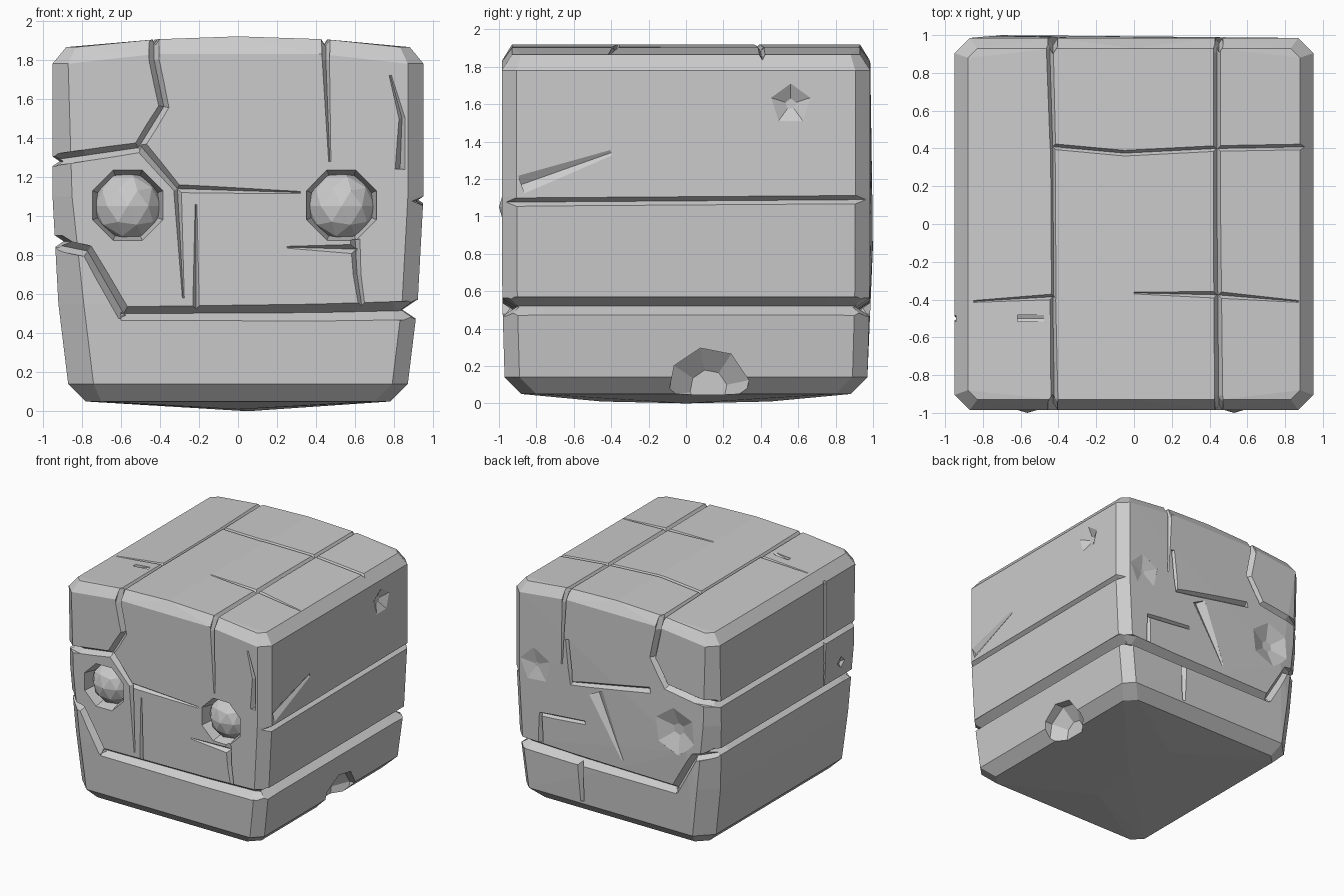
import bpy, bmesh, math
from mathutils import Vector
from mathutils.bvhtree import BVHTree

old = bpy.data.objects.get("Cube")
if old:
    bpy.data.objects.remove(old)

stone = bpy.data.materials.new("grey_stone")
stone.use_nodes = True
GREY = (0.6, 0.6, 0.6, 1)
stone.diffuse_color = GREY
stone.node_tree.nodes["Principled BSDF"].inputs["Base Color"].default_value = GREY


def make_object(name, bm):
    bmesh.ops.recalc_face_normals(bm, faces=bm.faces)
    mesh = bpy.data.meshes.new(name)
    bm.to_mesh(mesh)
    bm.free()
    mesh.materials.append(stone)
    obj = bpy.data.objects.new(name, mesh)
    bpy.context.collection.objects.link(obj)
    return obj


def hull(name, points):
    bm = bmesh.new()
    for p in points:
        bm.verts.new(p)
    res = bmesh.ops.convex_hull(bm, input=bm.verts)
    loose = [v for v in bm.verts if not v.link_faces]
    bmesh.ops.delete(bm, geom=loose, context='VERTS')
    bmesh.ops.dissolve_limit(bm, angle_limit=0.01, verts=bm.verts, edges=bm.edges)
    return make_object(name, bm)


def ring(z, hx, hy, c, c_right):
    """Chamfered rectangle; c_right is the chamfer on the -x side."""
    pts = []
    for sx, k in ((1, c), (-1, c_right)):
        for sy in (1, -1):
            pts += [(sx * hx, sy * (hy - k), z), (sx * (hx - k), sy * hy, z)]
    return pts


# Hewn block: tapered base, slightly domed top and bottom
points = (ring(.14, .87, .97, .08, .13) + ring(.55, .92, .982, .08, .13)
          + ring(1.1, .95, .985, .08, .1) + ring(1.78, .95, .985, .08, .08)
          + ring(.05, .78, .88, .08, .08) + ring(1.865, .88, .93, .05, .05))
for s in (1, -1):
    points += [(.45, s * .93, 1.905), (-.42, s * .93, 1.905), (0, s * .93, 1.92),
               (.42, s * .985, 1.83), (-.42, s * .985, 1.83),
               (0, s * .97, .17), (0, s * .45, .01)]
points += [(.05, 0, 0), (-.7, 1, .85)]
body = hull("stone_block", points)

bm = bmesh.new()
bm.from_mesh(body.data)
surface = BVHTree.FromBMesh(bm)
bm.free()

X, Y, Z = Vector((1, 0, 0)), Vector((0, 1, 0)), Vector((0, 0, 1))
SIDES = {"front": (X, Z, -Y, .93), "back": (X, Z, Y, .93), "left": (Y, Z, X, .89),
         "right": (Y, Z, -X, .89), "top": (X, Y, Z, 1.84)}


def locate(side, u, v):
    """Point of the uncut block below face coordinates u, v."""
    U, V, n, fallback = SIDES[side]
    base = U * u + V * v
    hit = surface.ray_cast(base + n * 3, -n, 3)[0]
    return hit if hit else base + n * fallback


def carve(cutter):
    mod = body.modifiers.new("carve", 'BOOLEAN')
    mod.operation, mod.solver, mod.object = 'DIFFERENCE', 'EXACT', cutter
    graph = bpy.context.evaluated_depsgraph_get()
    mesh = bpy.data.meshes.new_from_object(body.evaluated_get(graph))
    body.modifiers.clear()
    body.data = mesh
    bpy.data.objects.remove(cutter)


def crack(side, path, w0, w1, depth=.75):
    """V-shaped groove along a path, its width going from w0 to w1."""
    U, V, n, _ = SIDES[side]
    pts = [Vector(path[0])]
    for a, b in zip(path, path[1:]):
        a, b = Vector(a), Vector(b)
        steps = max(1, math.ceil((b - a).length / .16))
        pts += [a.lerp(b, i / steps) for i in range(1, steps + 1)]
    bm = bmesh.new()
    rings = []
    for i, p in enumerate(pts):
        d = pts[min(i + 1, len(pts) - 1)] - pts[max(i - 1, 0)]
        across = n.cross(U * d.x + V * d.y).normalized()
        w = w0 + (w1 - w0) * i / (len(pts) - 1)
        c = locate(side, *p)
        a, up = across * w / 2, n * .1
        rings.append([bm.verts.new(q) for q in
                      (c - n * w * depth, c + a, c + a + up, c - a + up, c - a)])
    for r, s in zip(rings, rings[1:]):
        for k in range(5):
            bm.faces.new((r[k], r[k - 1], s[k - 1], s[k]))
    bm.faces.new(rings[0])
    bm.faces.new(rings[-1])
    carve(make_object("crack_cutter", bm))


def pit(side, u, v, r, r_deep, depth, sides, turn=0.0):
    """Faceted hollow that narrows inwards."""
    U, V, n, _ = SIDES[side]
    c = locate(side, u, v)
    pts = []
    for radius, h in ((r, .12), (r, 0), (r_deep, -depth)):
        for i in range(sides):
            t = turn + math.tau * i / sides
            pts.append(c + (U * math.cos(t) + V * math.sin(t)) * radius + n * h)
    carve(hull("pit_cutter", pts))


E = 1.06  # past the edge of the block

# Mouth slit and cheek corners, on front and back alike
for side in ("front", "back"):
    crack(side, [(E, .52), (.4, .505), (-.6, .5)], .1, .07)
    crack(side, [(-.58, .49), (-.77, .82), (-E, .88)], .07, .06)
    crack(side, [(-.43, 1.98), (-.43, 1.8), (-.38, 1.56), (-.51, 1.35), (-E, 1.27)], .05, .06)
    crack(side, [(.45, 1.98), (.45, 1.8), (.47, 1.28)], .05, .012)
crack("left", [(-E, .52), (E, .52)], .1, .1)
crack("left", [(-E, 1.075), (E, 1.09)], .045, .045)
crack("right", [(-E, .87), (E, .87)], .06, .06)
crack("right", [(-E, 1.28), (E, 1.28)], .05, .05)
crack("right", [(-.5, 1.9), (-.5, .9)], .035, .015)

# Fine cracks of the face
crack("front", [(-.5, 1.36), (-.31, 1.14), (.32, 1.12)], .06, .012)
crack("front", [(-.31, 1.14), (-.28, .58)], .04, .01)
crack("front", [(-.215, 1.06), (-.215, .5)], .01, .035)
crack("front", [(.25, .84), (.61, .83)], .01, .05)
crack("front", [(.6, .88), (.61, .7), (.64, .5)], .05, .03)
crack("front", [(.78, 1.72), (.84, 1.5), (.83, 1.24)], .012, .05)

# Worn patches of the back
crack("back", [(.42, 1.5), (.38, 1.14), (-.36, 1.28)], .03, .05)
crack("back", [(.67, .56), (.67, .8), (.25, .84)], .04, .03)
crack("back", [(.3, .52), (.29, .16)], .06, .03)
crack("back", [(.15, 1.12), (-.1, .62)], .14, .02, .3)
pit("back", -.6, 1.0, .2, .05, .05, 6, .4)
pit("back", .72, 1.2, .15, .02, .025, 5, .2)

# Top cracks
crack("top", [(-.45, E), (-.43, .4)], .04, .03)
crack("top", [(-.43, .42), (-.425, -.4)], .025, .025)
crack("top", [(-.43, -.38), (-.42, -E)], .03, .04)
crack("top", [(.44, E), (.44, 0), (.45, -E)], .035, .045)
crack("top", [(-.43, .41), (-.05, .375), (.44, .4), (1, .41)], .03, .03)
crack("top", [(-.85, -.41), (-.42, -.385)], .01, .03)
crack("top", [(0, -.365), (.44, -.375)], .01, .035)
crack("top", [(.44, -.375), (.87, -.41)], .035, .01)

# Chips on the sides and the scooped base edge
crack("left", [(-.88, 1.17), (-.4, 1.34)], .1, .03, .3)
pit("left", .56, 1.6, .11, .03, .04, 5, math.pi / 2)
pit("left", .12, .08, .22, .1, .09, 8, .2)
pit("right", -.72, 1.02, .05, .02, .02, 4)

# Eye sockets with faceted eyeballs
for name, x in (("right_eye", -.565), ("left_eye", .53)):
    pit("front", x, 1.055, .195, .165, .12, 8, math.pi / 8)
    bm = bmesh.new()
    bmesh.ops.create_icosphere(bm, subdivisions=2, radius=.18)
    for v in bm.verts:
        v.co = Vector((v.co.x, v.co.y * .9, v.co.z)) + Vector((x, -.838, 1.05))
    make_object(name, bm)
